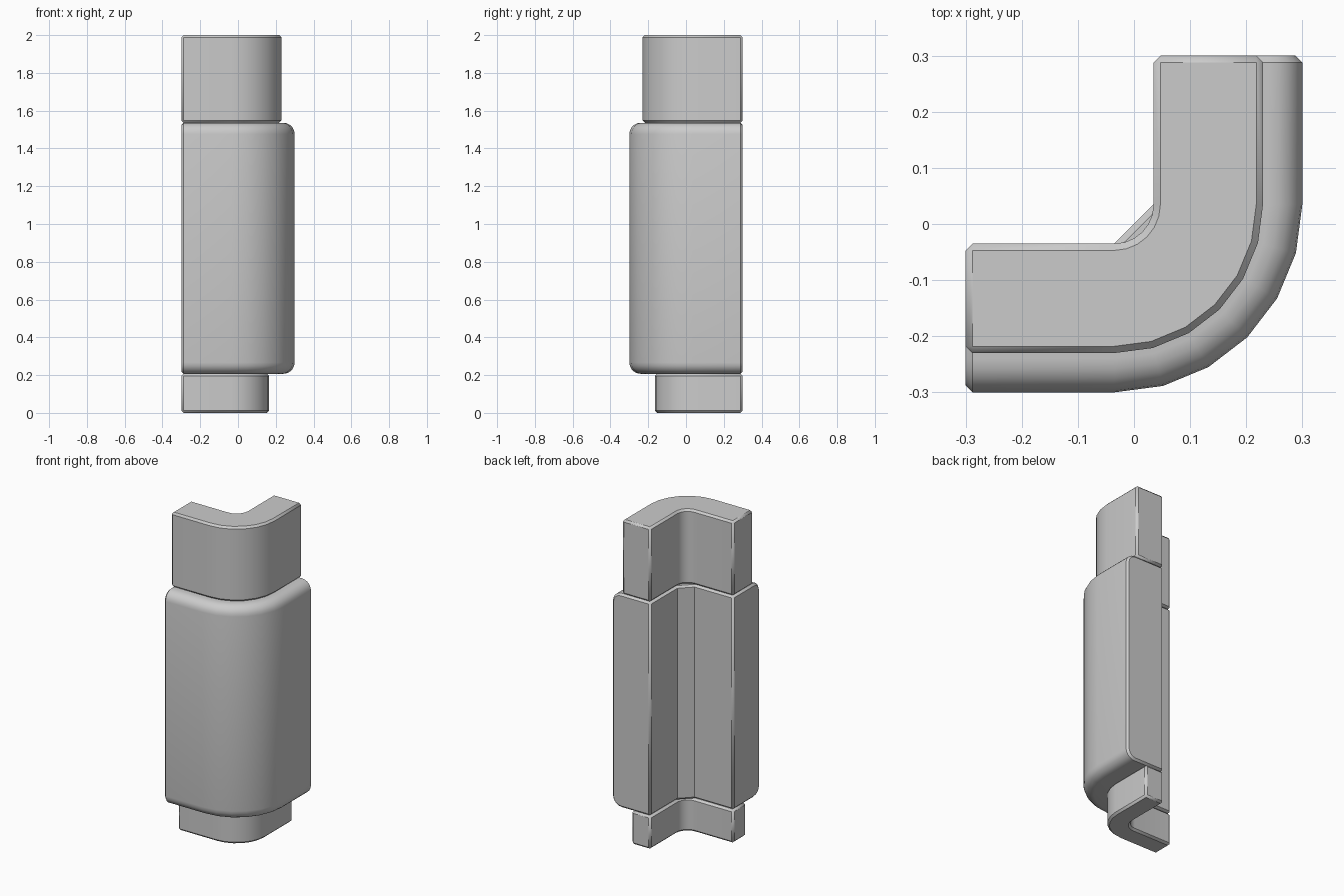
import bpy, bmesh
from math import cos, sin, pi, radians

cube = bpy.data.objects.get("Cube")
if cube:
    bpy.data.objects.remove(cube)

# Single material
grey = bpy.data.materials.new("plain grey")
grey.use_nodes = True
colour = (0.6, 0.6, 0.6, 1)
grey.diffuse_color = colour
grey.node_tree.nodes["Principled BSDF"].inputs["Base Color"].default_value = colour

CX, CY = -0.035, 0.035   # centre of the corner bend
INNER, END, STEPS = 0.07, 0.3, 6


def bend_path(r, chord=False):
    """Plan of one edge: straight leg, quarter turn, straight leg."""
    pts = [(-END, CY - r)]
    for i in range(STEPS + 1):
        t = i / STEPS
        if chord:
            pts.append((CX + r * t, CY - r * (1 - t)))
        else:
            a = -pi / 2 + t * pi / 2
            pts.append((CX + r * cos(a), CY + r * sin(a)))
    return pts + [(CX + r, END)]


def corner_piece(name, outer, z0, z1, rounding=0, flat_inside=False):
    # Cross-section as (radius, height), rounded on the outside only
    section = [(INNER, z1), (INNER, z0)]
    if rounding:
        for z, start in ((z0 + rounding, -pi / 2), (z1 - rounding, 0)):
            for i in range(6):
                a = start + i * pi / 10
                section.append((outer - rounding + rounding * cos(a),
                                z + rounding * sin(a)))
    else:
        section += [(outer, z0), (outer, z1)]

    # Sweep the section round the bend and cap both ends
    bm = bmesh.new()
    rails = [[bm.verts.new((x, y, z))
              for x, y in bend_path(r, flat_inside and r == INNER)]
             for r, z in section]
    for a, b in zip(rails, rails[1:] + rails[:1]):
        for i in range(len(a) - 1):
            bm.faces.new((a[i], a[i + 1], b[i + 1], b[i]))
    bm.faces.new([rail[0] for rail in rails])
    bm.faces.new([rail[-1] for rail in reversed(rails)])
    bmesh.ops.recalc_face_normals(bm, faces=bm.faces)
    mesh = bpy.data.meshes.new(name)
    bm.to_mesh(mesh)
    bm.free()
    mesh.materials.append(grey)
    obj = bpy.data.objects.new(name, mesh)
    bpy.context.collection.objects.link(obj)

    # Small chamfer on the square edges
    bevel = obj.modifiers.new("edge chamfer", "BEVEL")
    bevel.width = 0.012
    bevel.segments = 1
    bevel.limit_method = "ANGLE"
    bevel.angle_limit = radians(60)

    bpy.ops.object.select_all(action="DESELECT")
    obj.select_set(True)
    bpy.context.view_layer.objects.active = obj
    bpy.ops.object.shade_smooth_by_angle(angle=radians(30))


corner_piece("lower_post", 0.2, 0.0, 0.207)
corner_piece("main_body", 0.335, 0.207, 1.536, rounding=0.06, flat_inside=True)
corner_piece("upper_post", 0.265, 1.536, 2.0)
